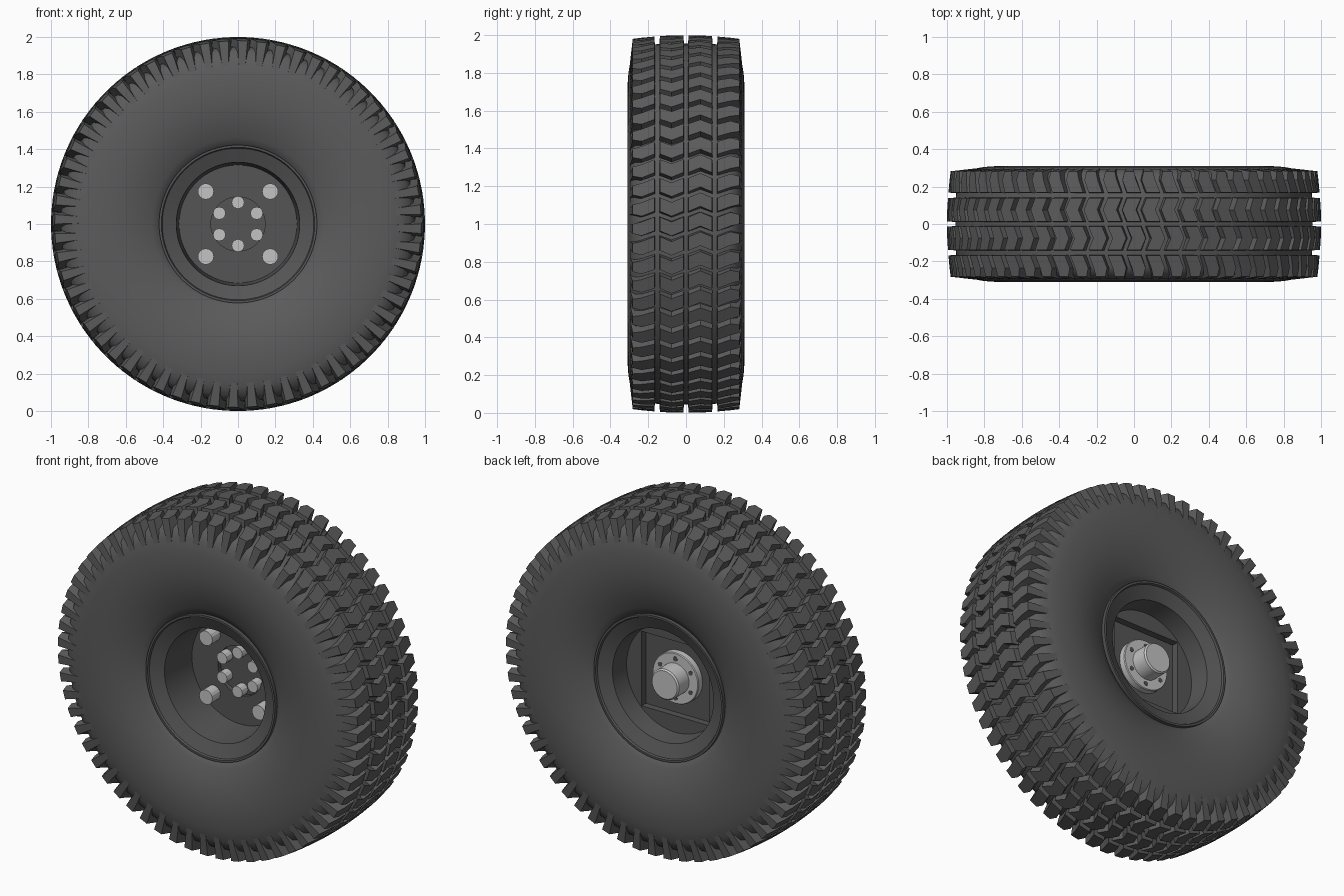
import bpy, bmesh
from math import sin, cos, pi, radians
from mathutils import Matrix, Vector

if "Cube" in bpy.data.objects:
    bpy.data.objects.remove(bpy.data.objects["Cube"], do_unlink=True)

AXLE = Vector((0, 0, 1))


def material(name, value):
    mat = bpy.data.materials.new(name)
    mat.use_nodes = True
    colour = (value, value, value, 1)
    mat.diffuse_color = colour
    mat.node_tree.nodes["Principled BSDF"].inputs["Base Color"].default_value = colour
    return mat


RUBBER = material("dark rubber", 0.105)
RIM = material("dark painted metal", 0.09)
STEEL = material("light steel", 0.55)


def finish(bm, name, mat, smooth=None):
    bmesh.ops.recalc_face_normals(bm, faces=bm.faces)
    mesh = bpy.data.meshes.new(name)
    bm.to_mesh(mesh)
    bm.free()
    obj = bpy.data.objects.new(name, mesh)
    bpy.context.collection.objects.link(obj)
    mesh.materials.append(mat)
    if smooth:
        bpy.ops.object.select_all(action="DESELECT")
        obj.select_set(True)
        bpy.context.view_layer.objects.active = obj
        bpy.ops.object.shade_smooth_by_angle(angle=radians(smooth))
    return obj


def lathe(name, profile, mat, steps=96, smooth=30):
    """Spin a list of (radius, y) points around the axle."""
    bm = bmesh.new()
    verts = [bm.verts.new((r, y, 1)) for r, y in profile]
    edges = [bm.edges.new(pair) for pair in zip(verts, verts[1:])]
    bmesh.ops.spin(bm, geom=verts + edges, cent=AXLE, axis=(0, 1, 0),
                   angle=2 * pi, steps=steps)
    bmesh.ops.remove_doubles(bm, verts=bm.verts, dist=0.0002)
    return finish(bm, name, mat, smooth)


def mirrored(half):
    return half + [(r, -y) for r, y in reversed(half)]


def cylinder(name, x, z, y0, y1, radius, mat, sides=12):
    bm = bmesh.new()
    place = Matrix.Translation((x, (y0 + y1) / 2, 1 + z)) @ Matrix.Rotation(pi / 2, 4, "X")
    bmesh.ops.create_cone(bm, cap_ends=True, segments=sides, radius1=radius,
                          radius2=radius, depth=y1 - y0, matrix=place)
    return finish(bm, name, mat)


# Tyre carcass with bulging sidewalls
sidewall = [(0.40, 0.20), (0.42, 0.235), (0.46, 0.255), (0.52, 0.279), (0.59, 0.298),
            (0.66, 0.308), (0.73, 0.31), (0.80, 0.305), (0.87, 0.293),
            (0.92, 0.27), (0.945, 0.23), (0.955, 0.12)]
lathe("tyre", mirrored(sidewall), RUBBER, smooth=40)

# Tread blocks: two chevron rows and two shoulder rows
COUNT = 60
HALF = 0.037
PEAK = 0.026


def add_block(bm, top, base, angle, side):
    """Join two outlines of (y, offset along tread, radius) into one block."""
    def ring(points):
        out = []
        for y, u, r in points:
            t = angle + side * u
            out.append(bm.verts.new((r * cos(t), side * y, 1 + r * sin(t))))
        return out
    a, b = ring(top), ring(base)
    bm.faces.new(a)
    bm.faces.new(b)
    for i in range(len(a)):
        j = (i + 1) % len(a)
        bm.faces.new((a[i], a[j], b[j], b[i]))


def crown(y):
    return 1 - 0.25 * y * y


def chevron(y0, y1, grow):
    w, m = HALF + grow, (y0 + y1) / 2
    return [(y0, -w), (m, PEAK - w), (y1, -w), (y1, w), (m, PEAK + w), (y0, w)]


def shoulder(end, grow, taper):
    w = HALF + grow
    return [(0.168 - grow, -w), (0.235, PEAK - w), (end, PEAK - w * taper),
            (end, PEAK + w * taper), (0.235, PEAK + w), (0.168 - grow, w)]


centre_top = [(y, u, crown(y)) for y, u in chevron(0.014, 0.138, 0)]
centre_base = [(y, u, 0.945) for y, u in chevron(0.010, 0.142, 0.006)]
edge_top = [(y, u, crown(y)) for y, u in shoulder(0.282, 0, 0.7)]
edge_base = [(y, u, 0.85 if y > 0.29 else 0.93) for y, u in shoulder(0.297, 0.005, 0.5)]

bm = bmesh.new()
for i in range(COUNT):
    for side in (1, -1):
        angle = 2 * pi * i / COUNT
        add_block(bm, centre_top, centre_base, angle, side)
        add_block(bm, edge_top, edge_base, angle, side)
finish(bm, "tread_blocks", RUBBER)

# Rim: front face with hub recess, barrels, flanges and centre disc
rim = lathe("rim", [(0, 0.045), (0.145, 0.045), (0.145, 0.02), (0.315, 0.02),
                    (0.33, -0.215), (0.405, -0.247), (0.41, -0.258), (0.422, -0.258),
                    (0.422, 0.258), (0.41, 0.258), (0.405, 0.247), (0.33, 0.215),
                    (0.318, 0.10), (0, 0.10)], RIM)

# Square pocket in the back of the disc
bm = bmesh.new()
bmesh.ops.create_cube(bm, size=1, matrix=Matrix.Translation((0, 0.13, 1))
                      @ Matrix.Diagonal((0.44, 0.14, 0.44, 1)))
cutter = finish(bm, "pocket_cutter", RIM)
cutter.hide_render = True
cut = rim.modifiers.new("pocket", "BOOLEAN")
cut.operation = "DIFFERENCE"
cut.solver = "EXACT"
cut.object = cutter
bpy.context.view_layer.objects.active = rim
bpy.ops.object.modifier_apply(modifier=cut.name)
bpy.data.objects.remove(cutter, do_unlink=True)

# Hub on the back with its stub
lathe("hub", [(0, 0.20), (0.082, 0.20), (0.09, 0.192), (0.09, 0.10), (0.146, 0.10),
              (0.15, 0.095), (0.15, 0.052), (0, 0.052)], STEEL, steps=48)

# Six hub bolts in front, with their holes showing on the back of the hub
for i in range(6):
    a = pi / 2 + i * pi / 3
    x, z = 0.115 * cos(a), 0.115 * sin(a)
    cylinder(f"hub_bolt_{i + 1}", x, z, -0.008, 0.05, 0.034, STEEL)
    cylinder(f"hub_hole_{i + 1}", x, z, 0.095, 0.102, 0.014, RIM)

# Four large disc bolts
for sx in (-1, 1):
    for sz in (-1, 1):
        name = f"disc_bolt_{'upper' if sz > 0 else 'lower'}_{'left' if sx > 0 else 'right'}"
        cylinder(name, sx * 0.172, sz * 0.174, -0.055, 0.03, 0.043, STEEL, sides=16)
